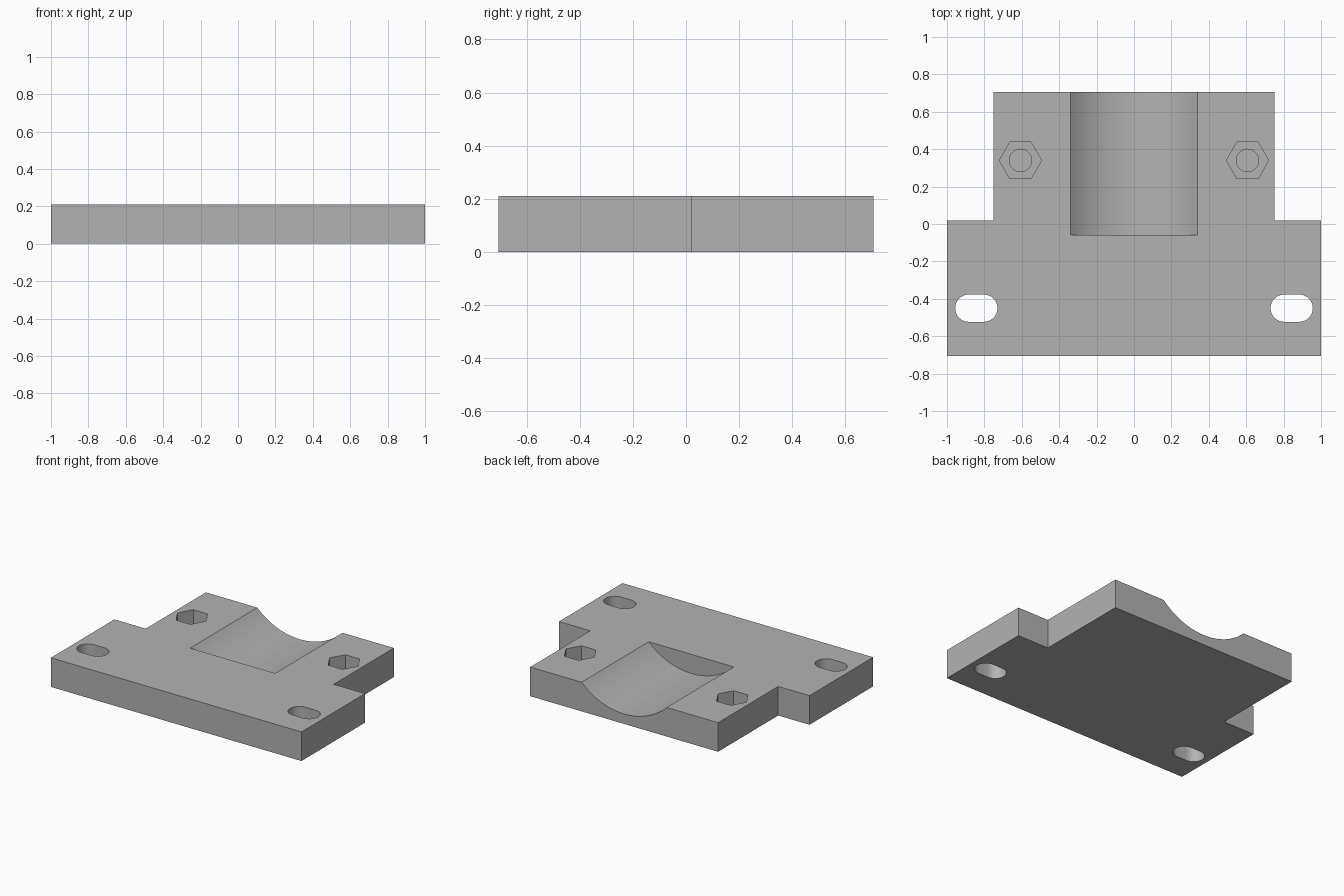
import bpy
import bmesh
from math import cos, sin, pi, radians

cube = bpy.data.objects.get("Cube")
if cube:
    bpy.data.objects.remove(cube, do_unlink=True)

HEIGHT = 0.21

grey = bpy.data.materials.new("plain grey")
grey.use_nodes = True
colour = (0.45, 0.45, 0.45, 1)
grey.diffuse_color = colour
grey.node_tree.nodes["Principled BSDF"].inputs["Base Color"].default_value = colour


def prism(name, outline, low, high):
    """Extrude a flat outline of (x, y) points from z = low to z = high."""
    bm = bmesh.new()
    face = bm.faces.new([bm.verts.new((x, y, low)) for x, y in outline])
    top = bmesh.ops.extrude_face_region(bm, geom=[face])["geom"]
    moved = [v for v in top if isinstance(v, bmesh.types.BMVert)]
    bmesh.ops.translate(bm, vec=(0, 0, high - low), verts=moved)
    bmesh.ops.recalc_face_normals(bm, faces=bm.faces)
    mesh = bpy.data.meshes.new(name)
    bm.to_mesh(mesh)
    bm.free()
    mesh.materials.append(grey)
    obj = bpy.data.objects.new(name, mesh)
    bpy.context.collection.objects.link(obj)
    return obj


def arc(cx, cy, radius, start, end, steps):
    angles = [radians(start + (end - start) * i / steps) for i in range(steps + 1)]
    return [(cx + radius * cos(a), cy + radius * sin(a)) for a in angles]


# T-shaped plate, one half outline mirrored
half = [(1, -0.705), (1, 0.02), (0.75, 0.02), (0.75, 0.705)]
plate = prism("mounting_plate", half + [(-x, y) for x, y in reversed(half)], 0, HEIGHT)

cutters = []
for side, name in ((1, "left"), (-1, "right")):
    # Long mounting slot through the plate
    sx = side * 0.843
    slot = arc(sx + 0.04, -0.45, 0.073, -90, 90, 16) + arc(sx - 0.04, -0.45, 0.073, 90, 270, 16)
    cutters.append(prism(name + "_slot_cutter", slot, -0.1, 0.4))
    # Hexagonal nut pocket with a blind bolt hole beneath
    cx = side * 0.607
    cutters.append(prism(name + "_nut_cutter", arc(cx, 0.34, 0.113, 0, 360, 6)[:-1], 0.08, 0.4))
    cutters.append(prism(name + "_bolt_cutter", arc(cx, 0.34, 0.06, 0, 360, 32)[:-1], 0.02, 0.3))

# Shallow cylindrical cradle open at the back
radius = 0.488
cradle = prism("cradle_cutter", arc(0, 0, radius, 0, 360, 128)[:-1], 0, 1)
cradle.rotation_euler = (-pi / 2, 0, 0)
cradle.location = (0, -0.06, HEIGHT + 0.35)
cutters.append(cradle)

for cutter in cutters:
    cutter.hide_render = True
    cutter.hide_set(True)
    mod = plate.modifiers.new(cutter.name, "BOOLEAN")
    mod.operation = "DIFFERENCE"
    mod.solver = "EXACT"
    mod.object = cutter

# Apply the cuts, then remove the cutters
bpy.ops.object.select_all(action="DESELECT")
bpy.context.view_layer.objects.active = plate
plate.select_set(True)
bpy.context.view_layer.update()
for mod in list(plate.modifiers):
    bpy.ops.object.modifier_apply(modifier=mod.name)
for cutter in cutters:
    bpy.data.objects.remove(cutter, do_unlink=True)

bpy.ops.object.shade_smooth_by_angle(angle=radians(30))
